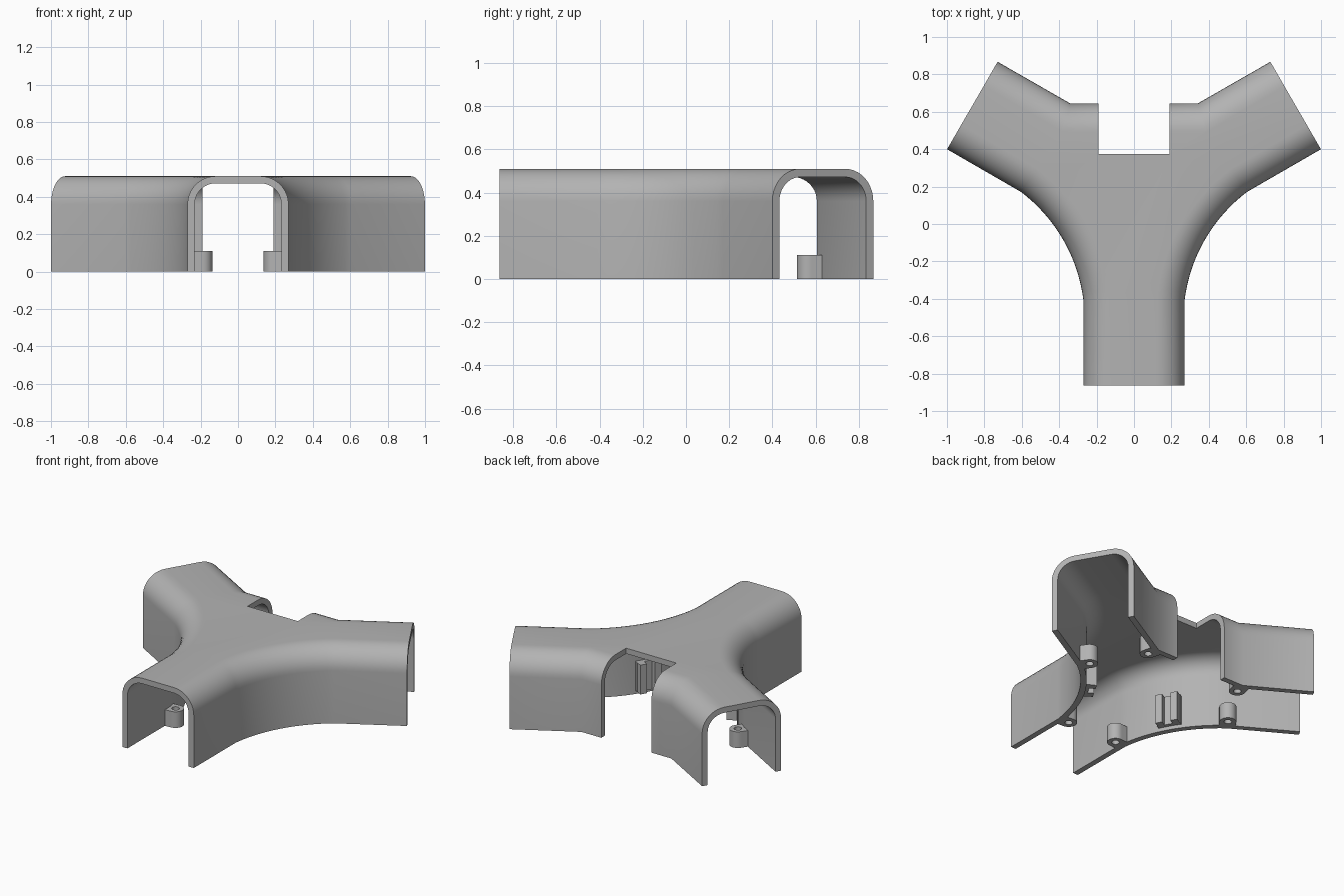
import bpy, bmesh, math
from mathutils import Vector, Matrix

cube = bpy.data.objects.get("Cube")
if cube:
    bpy.data.objects.remove(cube, do_unlink=True)

HUB = Vector((0, 0.1345))      # centre where the three arms meet
REACH, HALF = 0.998, 0.27      # arm length and half width
HEIGHT, ROUND, WALL = 0.51, 0.15, 0.038
ARC_TURN = math.radians(46)

grey = bpy.data.materials.new("plain_grey")
grey.use_nodes = True
grey.diffuse_color = (0.45, 0.45, 0.45, 1)
grey.node_tree.nodes["Principled BSDF"].inputs["Base Color"].default_value = grey.diffuse_color


def make_object(name, bm):
    bmesh.ops.recalc_face_normals(bm, faces=bm.faces[:])
    mesh = bpy.data.meshes.new(name)
    bm.to_mesh(mesh)
    bm.free()
    mesh.materials.append(grey)
    obj = bpy.data.objects.new(name, mesh)
    bpy.context.collection.objects.link(obj)
    return obj


def activate(obj):
    bpy.ops.object.select_all(action='DESELECT')
    obj.select_set(True)
    bpy.context.view_layer.objects.active = obj


def smooth(obj):
    activate(obj)
    bpy.ops.object.shade_smooth_by_angle(angle=math.radians(30))


def box(name, size, matrix):
    bm = bmesh.new()
    bmesh.ops.create_cube(bm, size=1)
    bmesh.ops.scale(bm, vec=size, verts=bm.verts)
    bm.transform(matrix)
    return make_object(name, bm)


def arc(a, b, turn, count):
    """Points from a to b, bowing to the left of the direction of travel."""
    chord = b - a
    left = Vector((-chord.y, chord.x)).normalized()
    radius = chord.length / (2 * math.sin(turn / 2))
    centre = (a + b) / 2 - left * radius * math.cos(turn / 2)
    start = math.atan2(a.y - centre.y, a.x - centre.x)
    return [centre + radius * Vector((math.cos(start - turn * i / count),
                                      math.sin(start - turn * i / count)))
            for i in range(count + 1)]


def inward(path, i):
    """Mitred inward direction of a path walked anticlockwise."""
    normals = []
    for j in (i - 1, i):
        if 0 <= j < len(path) - 1:
            d = (path[j + 1] - path[j]).normalized()
            normals.append(Vector((-d.y, d.x)))
    total = sum(normals, Vector((0, 0))).normalized()
    return total / total.dot(normals[0])


# Plan outline: three side walls between the open arm ends
def mirrored(path):
    return [Vector((-p.x, p.y)) for p in reversed(path)]


def end_corner(angle, side):
    d = Vector((math.cos(angle), math.sin(angle)))
    return HUB + d * REACH + Vector((-d.y, d.x)) * HALF * side


front_end, right_end = math.radians(-90), math.radians(30)
right_side = ([end_corner(front_end, 1)]
              + arc(Vector((HALF, -0.41)), Vector((0.605, 0.172)), ARC_TURN, 16)
              + [end_corner(right_end, -1)])
back_half = [end_corner(right_end, 1), Vector((0.34, 0.644))]
back_side = back_half + mirrored(back_half)
sides = [right_side, back_side, mirrored(right_side)]


# Wall section as (inset, height) pairs, from the floor up to the flat top
def section(inset, height):
    r = ROUND - inset
    steps = [math.pi / 2 * i / 10 for i in range(11)]
    return [(inset, 0)] + [(ROUND - r * math.cos(t), height - r + r * math.sin(t))
                           for t in steps]


# Hollow cover
bm = bmesh.new()
shells = []
for profile in (section(0, HEIGHT), section(WALL, HEIGHT - WALL)):
    shell = []
    for path in sides:
        shell.append([[bm.verts.new((*(p + inward(path, i) * inset), z))
                       for i, p in enumerate(path)] for inset, z in profile])
    shells.append(shell)
for shell in shells:
    for rows in shell:
        for low, high in zip(rows, rows[1:]):
            for i in range(len(low) - 1):
                bm.faces.new((low[i], low[i + 1], high[i + 1], high[i]))
    bm.faces.new([v for rows in shell for v in rows[-1]])
outer, inner = shells
for s in range(3):
    a, b, nxt = outer[s], inner[s], (s + 1) % 3
    for i in range(len(a[0]) - 1):                       # floor rim
        bm.faces.new((a[0][i], a[0][i + 1], b[0][i + 1], b[0][i]))
    for end in (0, -1):                                  # arm end rims
        for k in range(len(a) - 1):
            bm.faces.new((a[k][end], a[k + 1][end], b[k + 1][end], b[k][end]))
    bm.faces.new((a[-1][-1], outer[nxt][-1][0], inner[nxt][-1][0], b[-1][-1]))
cover = make_object("cover", bm)

# Rectangular notch through the back wall and roof
cutter = box("notch_cutter", (0.38, 0.8, 1.2), Matrix.Translation((0, 0.775, 0.25)))
cutter.hide_render = True
cut = cover.modifiers.new("notch", 'BOOLEAN')
cut.operation, cut.solver, cut.object = 'DIFFERENCE', 'EXACT', cutter
activate(cover)
bpy.ops.object.modifier_apply(modifier=cut.name)
bpy.data.objects.remove(cutter, do_unlink=True)
smooth(cover)


def wall_frame(path, i, depth):
    """Local frame on a wall: +x points inward, z up."""
    n = inward(path, i)
    p = path[i] + n.normalized() * depth
    return Matrix.Translation((p.x, p.y, 0)) @ Matrix.Rotation(math.atan2(n.y, n.x), 4, 'Z')


# Screw bosses: round towards the room, square towards the wall, with a hole
def boss(name, matrix, radius=0.052, hole=0.024, height=0.11, count=32):
    bm = bmesh.new()
    loops = []
    for is_hole, z in ((0, 0), (0, height), (1, height), (1, 0)):
        loop = []
        for i in range(count):
            t = 2 * math.pi * i / count
            c, s = math.cos(t), math.sin(t)
            r = hole if is_hole else radius
            if not is_hole and c < 0:
                r /= max(abs(c), abs(s))
            loop.append(bm.verts.new((r * c, r * s, z)))
        loops.append(loop)
    for k in range(4):
        a, b = loops[k], loops[(k + 1) % 4]
        for i in range(count):
            j = (i + 1) % count
            bm.faces.new((a[i], a[j], b[j], b[i]))
    bm.transform(matrix)
    smooth(make_object(name, bm))


for label, path in zip(("right_side", "back", "left_side"), sides):
    for tag, i in (("first", 1), ("second", len(path) - 2)):
        boss(f"screw_boss_{label}_{tag}", wall_frame(path, i, 0.081))

# Clip holders: two upright blocks joined by a thin backing on each curved wall
for label, path in (("first", sides[0]), ("second", sides[2])):
    frame = wall_frame(path, len(path) // 2, WALL)
    for tag, y in (("a", -0.05), ("b", 0.05)):
        box(f"clip_block_{label}_{tag}", (0.08, 0.045, 0.2),
            frame @ Matrix.Translation((0.025, y, 0.125)))
    box(f"clip_backing_{label}", (0.04, 0.15, 0.2),
        frame @ Matrix.Translation((0.005, 0, 0.125)))
